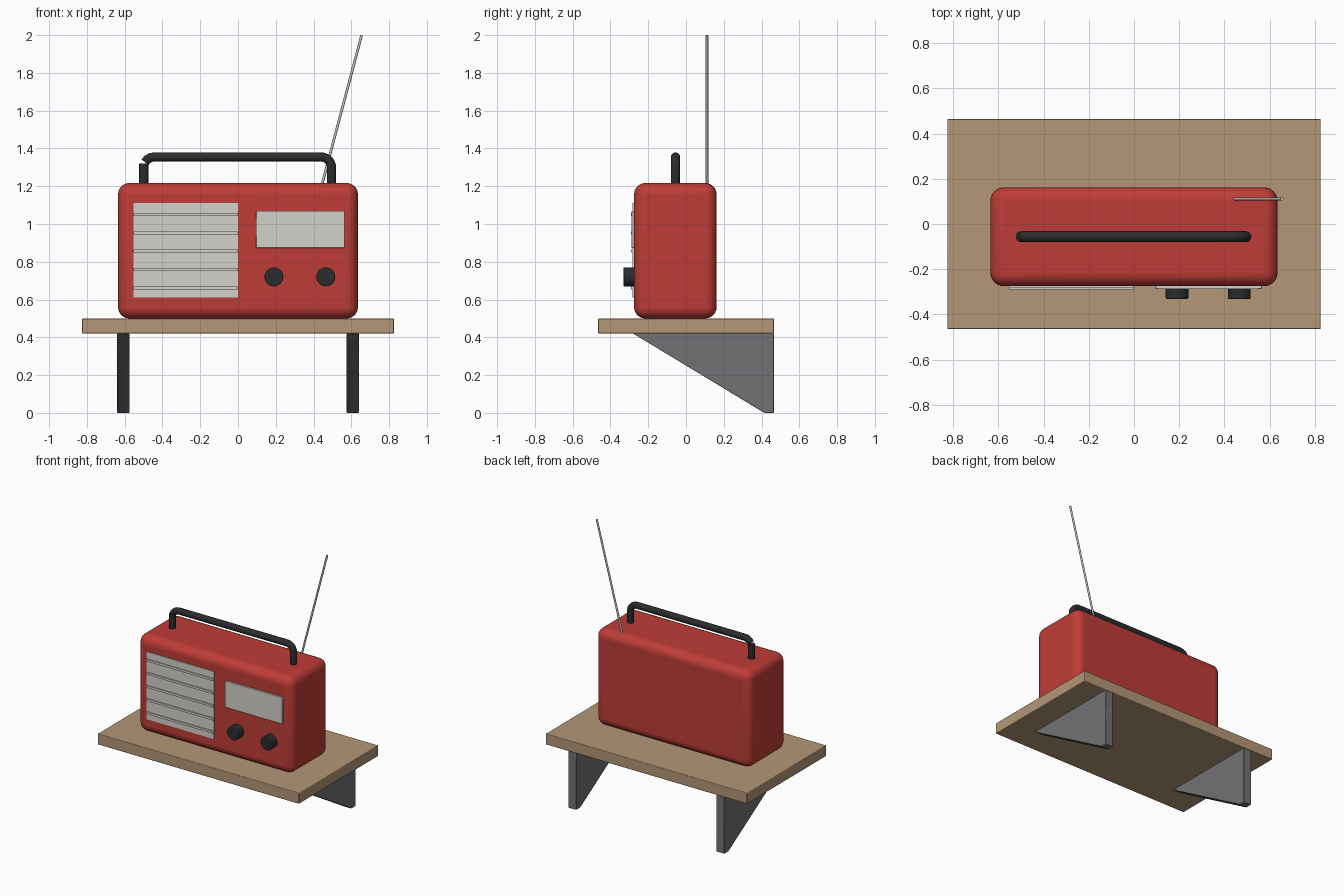
import bpy, bmesh, math
from mathutils import Vector

if "Cube" in bpy.data.objects:
    bpy.data.objects.remove(bpy.data.objects["Cube"])


def material(name, rgb):
    m = bpy.data.materials.new(name)
    m.diffuse_color = (*rgb, 1)
    m.use_nodes = True
    m.node_tree.nodes["Principled BSDF"].inputs["Base Color"].default_value = m.diffuse_color
    return m


RED = material("red case", (0.52, 0.046, 0.038))
WOOD = material("light wood", (0.46, 0.31, 0.185))
PALE = material("pale grey", (0.65, 0.64, 0.60))
STEEL = material("bracket grey", (0.17, 0.17, 0.18))
BLACK = material("black plastic", (0.024, 0.025, 0.027))
CHROME = material("antenna metal", (0.56, 0.56, 0.55))


def make(name, bm, mat, bevel=0, segments=2):
    bmesh.ops.recalc_face_normals(bm, faces=bm.faces)
    me = bpy.data.meshes.new(name)
    bm.to_mesh(me)
    bm.free()
    me.materials.append(mat)
    ob = bpy.data.objects.new(name, me)
    bpy.context.collection.objects.link(ob)
    if bevel:
        mod = ob.modifiers.new("bevel", 'BEVEL')
        mod.width, mod.segments = bevel, segments
        mod.limit_method, mod.angle_limit = 'ANGLE', math.radians(30)
    bpy.ops.object.select_all(action='DESELECT')
    ob.select_set(True)
    bpy.context.view_layer.objects.active = ob
    bpy.ops.object.shade_smooth_by_angle(angle=math.radians(35))
    return ob


def box(name, x, y, z, mat, bevel=0, segments=2):
    bm = bmesh.new()
    bmesh.ops.create_cube(bm, size=1)
    for v in bm.verts:
        v.co = [lo + (c + 0.5) * (hi - lo) for c, (lo, hi) in zip(v.co, (x, y, z))]
    return make(name, bm, mat, bevel, segments)


def rod(name, a, b, r, mat, sides=24, bevel=0):
    a, b = Vector(a), Vector(b)
    bm = bmesh.new()
    bmesh.ops.create_cone(bm, cap_ends=True, segments=sides, radius1=r, radius2=r,
                          depth=(b - a).length)
    q = (b - a).to_track_quat('Z', 'Y')
    for v in bm.verts:
        v.co = q @ v.co + (a + b) / 2
    return make(name, bm, mat, bevel)


def tube(name, path, r, mat, sides=20):
    # sweep a circle along a path lying in an xz plane
    bm = bmesh.new()
    pts = [Vector(p) for p in path]
    side = Vector((0, 1, 0))
    rings = []
    for i, p in enumerate(pts):
        t = (pts[min(i + 1, len(pts) - 1)] - pts[max(i - 1, 0)]).normalized()
        n = t.cross(side)
        rings.append([bm.verts.new(p + r * (math.cos(a) * side + math.sin(a) * n))
                      for a in (2 * math.pi * k / sides for k in range(sides))])
    for p, q in zip(rings, rings[1:]):
        for k in range(sides):
            j = (k + 1) % sides
            bm.faces.new((p[k], p[j], q[j], q[k]))
    bm.faces.new(rings[0])
    bm.faces.new(rings[-1])
    return make(name, bm, mat)


# Shelf board
box("shelf_board", (-0.825, 0.825), (-0.465, 0.465), (0.42, 0.50), WOOD, 0.004)

# Tapered brackets
for side, x0 in (("left", -0.64), ("right", 0.575)):
    bm = bmesh.new()
    face = bm.faces.new([bm.verts.new((x0, y, z)) for y, z in
                         ((-0.28, 0.42), (0.465, 0.42), (0.465, 0), (0.415, 0))])
    ext = bmesh.ops.extrude_face_region(bm, geom=[face])
    bmesh.ops.translate(bm, vec=(0.065, 0, 0),
                        verts=[g for g in ext["geom"] if isinstance(g, bmesh.types.BMVert)])
    make(side + "_bracket", bm, STEEL, 0.004)

# Radio case
box("radio_case", (-0.635, 0.635), (-0.275, 0.162), (0.50, 1.217), RED, 0.06, 6)

# Speaker grille with thin raised bars
box("speaker_grille", (-0.553, 0), (-0.282, -0.26), (0.61, 1.11), PALE)
for i in range(5):
    z = 0.661 + 0.0975 * i
    box(f"grille_bar_{i + 1}", (-0.553, 0), (-0.29, -0.27), (z - 0.008, z + 0.008), PALE)

# Tuning dial and knobs
box("tuning_dial", (0.095, 0.565), (-0.288, -0.26), (0.873, 1.07), PALE, 0.003)
for side, x in (("left", 0.19), ("right", 0.465)):
    rod(side + "_knob", (x, -0.26, 0.72), (x, -0.331, 0.72), 0.05, BLACK, 32, 0.004)

# Carrying handle: separate left post, swept bar with rounded right corner
Y = -0.056
rod("handle_post", (-0.499, Y, 1.19), (-0.499, Y, 1.32), 0.024, BLACK, 20)
path = [(-0.492, Y, 1.327), (-0.481, Y, 1.341), (-0.465, Y, 1.351), (-0.445, Y, 1.355)]
for i in range(9):
    a = math.pi / 2 * (1 - i / 8)
    path.append((0.439 + 0.056 * math.cos(a), Y, 1.299 + 0.056 * math.sin(a)))
path.append((0.495, Y, 1.19))
tube("handle_bar", path, 0.024, BLACK)

# Antenna
rod("antenna", (0.437, 0.111, 1.18), (0.654, 0.111, 1.998), 0.007, CHROME, 12)
